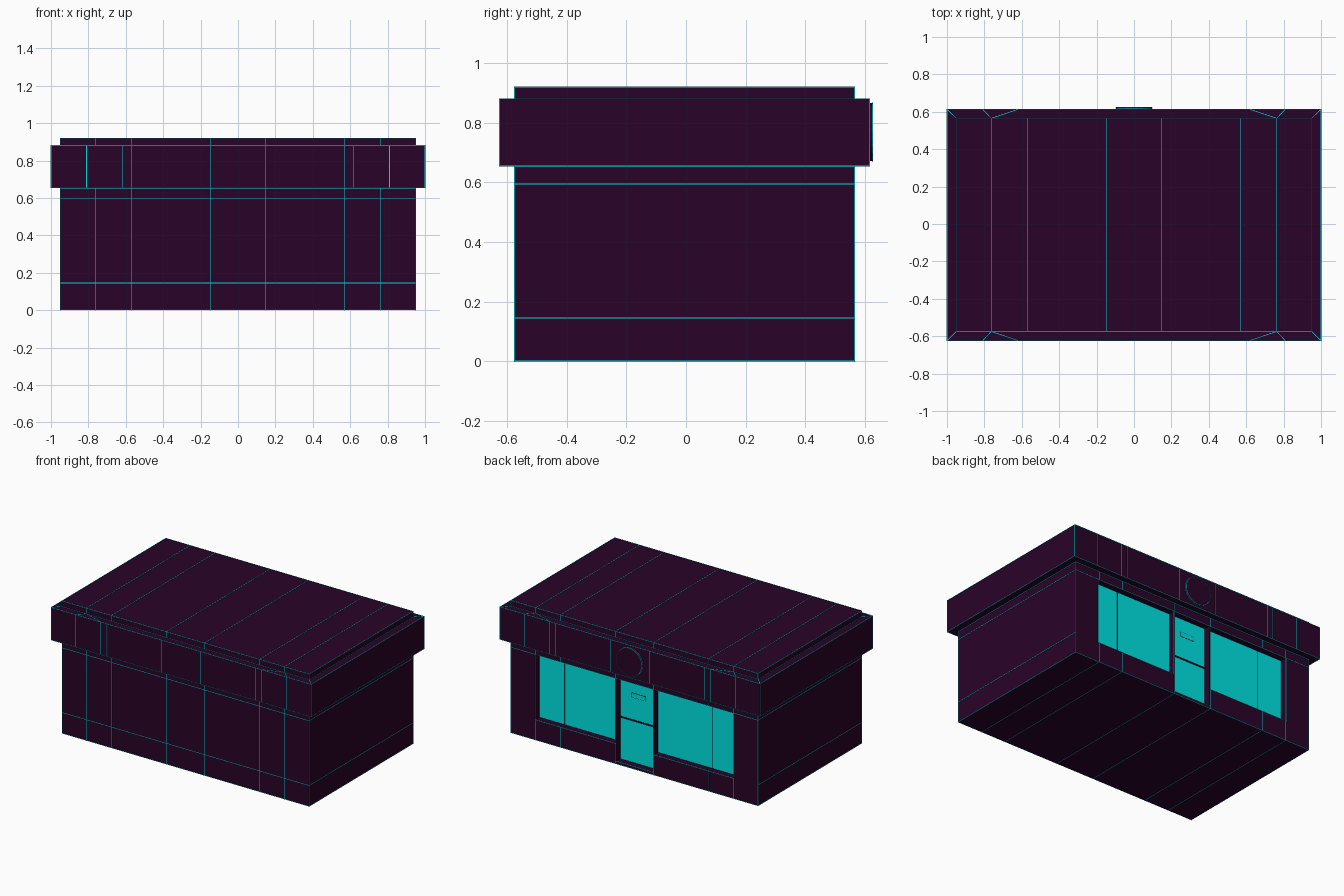
import bpy
import bmesh
from math import sin, cos, pi
from mathutils import Matrix, Vector

cube = bpy.data.objects.get("Cube")
if cube:
    bpy.data.objects.remove(cube, do_unlink=True)


def material(name, colour):
    m = bpy.data.materials.new(name)
    m.use_nodes = True
    m.diffuse_color = (*colour, 1)
    m.node_tree.nodes["Principled BSDF"].inputs["Base Color"].default_value = (*colour, 1)
    return m


PURPLE = material("dark purple", (0.022, 0.0008, 0.021))
TEAL = material("glowing teal", (0.0, 0.78, 0.78))


def box(name, x, y, z, mat=PURPLE):
    """Box from three (low, high) ranges."""
    bpy.ops.mesh.primitive_cube_add(size=1, location=[sum(r) / 2 for r in (x, y, z)])
    ob = bpy.context.object
    ob.name = name
    ob.scale = [r[1] - r[0] for r in (x, y, z)]
    bpy.ops.object.transform_apply(location=False, rotation=False, scale=True)
    ob.data.materials.append(mat)
    return ob


def seams(name, lines, width=0.0032):
    """Thin square teal bars along paths; paths of over two points are closed."""
    bm = bmesh.new()
    for pts in lines:
        ends = pts[1:] + pts[:1] if len(pts) > 2 else pts[1:]
        for a, b in zip(pts, ends):
            a, b = Vector(a), Vector(b)
            d = b - a
            turn = d.to_track_quat("X", "Z").to_matrix().to_4x4()
            size = Matrix.Diagonal((d.length + width, width, width, 1))
            bmesh.ops.create_cube(bm, size=1, matrix=Matrix.Translation((a + b) / 2) @ turn @ size)
    mesh = bpy.data.meshes.new(name)
    bm.to_mesh(mesh)
    bm.free()
    mesh.materials.append(TEAL)
    bpy.context.collection.objects.link(bpy.data.objects.new(name, mesh))


def ring(x, y0, y1, z):
    return [(-x, y0, z), (x, y0, z), (x, y1, z), (-x, y1, z)]


def frame(x0, x1, y, z0, z1):
    return [(x0, y, z0), (x1, y, z0), (x1, y, z1), (x0, y, z1)]


# Main dimensions
W, FRONT, BACK, TOP = 0.95, -0.575, 0.565, 0.92
BW, BFRONT, BBACK, B0, B1 = 1.0, -0.624, 0.614, 0.655, 0.88
INNER = BACK - 0.05
SILL, HEAD, STEP = 0.14, 0.595, 0.018
DOOR, WIN0, WIN1, MULL = 0.141, 0.147, 0.765, 0.57

# Building body, with the back wall built around the openings
box("building_body", (-W, W), (FRONT, INNER), (0, TOP))
wall = (INNER, BACK)
box("back_wall_top", (-W, W), wall, (HEAD, TOP))
box("door_step", (-DOOR, DOOR), wall, (0, STEP))
for s, side in ((1, "left"), (-1, "right")):
    def span(a, b):
        return tuple(sorted((s * a, s * b)))

    box(side + "_end_wall", span(WIN1, W), wall, (0, HEAD))
    box(side + "_sill_wall", span(WIN0, WIN1), wall, (0, SILL))
    box(side + "_door_post", span(DOOR, WIN0), wall, (0, HEAD))
    box(side + "_window", span(WIN0, WIN1), (INNER - 0.002, INNER + 0.003), (SILL, HEAD), TEAL)
    box(side + "_window_bar", span(MULL - 0.0014, MULL + 0.0014), (INNER, INNER + 0.005), (SILL, HEAD))

# Door with a dark rail and letter slot
box("door", (-DOOR, DOOR), (INNER - 0.002, INNER + 0.003), (STEP, HEAD), TEAL)
box("door_rail", (-DOOR, DOOR), (INNER, INNER + 0.006), (0.305, 0.316))
box("slot_surround", (-0.055, 0.055), (INNER, INNER + 0.004), (0.468, 0.502))
box("slot_plate", (-0.0525, 0.0525), (INNER, INNER + 0.005), (0.4705, 0.4995), TEAL)

# Overhanging fascia band
box("fascia_band", (-BW, BW), (BFRONT, BBACK), (B0, B1))

# Round sign
SR, SZ = 0.097, 0.768
bpy.ops.mesh.primitive_cylinder_add(vertices=24, radius=SR, depth=0.012,
                                    location=(0, BBACK + 0.006, SZ), rotation=(pi / 2, 0, 0))
bpy.context.object.name = "round_sign"
bpy.context.object.data.materials.append(PURPLE)

# Seams running around the building
lines = [ring(W, FRONT, BACK, z) for z in (0.001, TOP)]
lines += [ring(BW, BFRONT, BBACK, z) for z in (B0, B1)]
lines += [ring(W, FRONT, BACK, z) for z in (B0 - 0.002, B1)]
for z in (0.145, HEAD):
    for x in (-W, W):
        lines.append([(x, FRONT, z), (x, BACK, z)])
    lines.append([(-W, FRONT, z), (W, FRONT, z)])
lines.append([(-W, BACK, HEAD), (W, BACK, HEAD)])

# Seams across the roof, floor and walls
for x in (-0.763, -0.57, -0.148, 0.145, 0.57, 0.76):
    for z in (0.001, TOP):
        lines.append([(x, FRONT, z), (x, BACK, z)])
    for a, b in ((0, B0), (B1, TOP)):
        lines.append([(x, FRONT, a), (x, FRONT, b)])
    for a, b in ((0, SILL), (HEAD, B0), (B1, TOP)):
        lines.append([(x, BACK, a), (x, BACK, b)])

# Corner seams and the fascia's own joints
for s in (-1, 1):
    for wy, by in ((FRONT, BFRONT), (BACK, BBACK)):
        lines.append([(s * W, wy, 0), (s * W, wy, TOP)])
        lines.append([(s * BW, by, B0), (s * BW, by, B1)])
        for x in (0.81, 0.617, 0.57, 0.148):
            lines.append([(s * x, by, B0), (s * x, by, B1)])
        for a, b in ((W, BW), (0.763, 0.81), (0.763, 0.617)):
            lines.append([(s * a, wy, B1), (s * b, by, B1)])
seams("wall_seams", lines)

# Outlines of the openings, the sills and the sign
outlines = [[(-DOOR, BACK, STEP), (DOOR, BACK, STEP)]]
outlines += [frame(s * WIN0, s * WIN1, BACK, SILL, HEAD) for s in (-1, 1)]
outlines += [[(SR * cos(i * pi / 12), y, SZ + SR * sin(i * pi / 12)) for i in range(24)]
             for y in (BBACK + 0.001, BBACK + 0.011)]
seams("opening_outlines", outlines)
